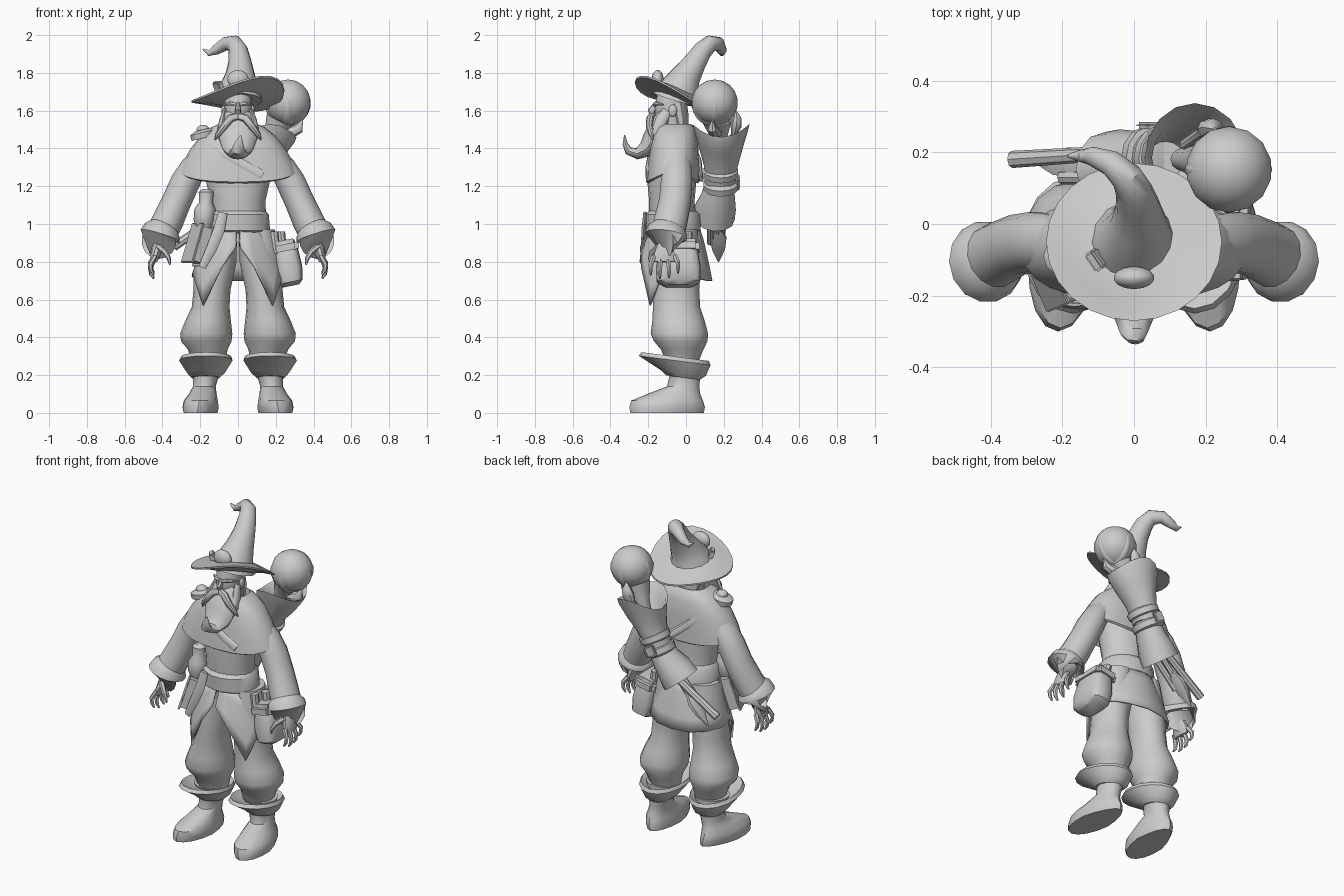
import bpy, bmesh, math
from mathutils import Vector, Matrix

grey = bpy.data.materials.new("plain grey")
grey.diffuse_color = (0.6, 0.6, 0.6, 1)


def finish(name, bm, mirror=False):
    bmesh.ops.recalc_face_normals(bm, faces=bm.faces)
    me = bpy.data.meshes.new(name)
    bm.to_mesh(me)
    bm.free()
    me.materials.append(grey)
    ob = bpy.data.objects.new(name, me)
    bpy.context.collection.objects.link(ob)
    if mirror:
        ob.modifiers.new("Mirror", 'MIRROR')
    return ob


def skin(name, rings, mirror=False):
    # bridge closed rings of points and cap both ends
    bm = bmesh.new()
    vs = [[bm.verts.new(p) for p in r] for r in rings]
    n = len(vs[0])
    for a, b in zip(vs, vs[1:]):
        for i in range(n):
            bm.faces.new((a[i], a[(i + 1) % n], b[(i + 1) % n], b[i]))
    bm.faces.new(vs[0])
    bm.faces.new(vs[-1])
    return finish(name, bm, mirror)


def stack(name, rows, sides=14, mirror=False, warp=None, power=1):
    # level ellipses: x, y, z, radius x, radius y; power below 1 squares them off
    rings = []
    for x, y, z, rx, ry in rows:
        ring = []
        for i in range(sides):
            a = math.tau * i / sides
            c, s = (math.copysign(abs(v) ** power, v) for v in (math.cos(a), math.sin(a)))
            p = Vector((x + rx * c, y + ry * s, z))
            ring.append(p + Vector(warp(p, a)) if warp else p)
        rings.append(ring)
    return skin(name, rings, mirror)


def tube(name, rows, ref=(0, 1, 0), sides=10, mirror=False):
    # ellipses along a path: x, y, z, radius across, radius along ref
    c = [Vector(r[:3]) for r in rows]
    rings = []
    for k, r in enumerate(rows):
        t = (c[min(k + 1, len(c) - 1)] - c[max(k - 1, 0)]).normalized()
        u = Vector(ref)
        u = (u - t * u.dot(t)).normalized()
        v = t.cross(u)
        rings.append([c[k] + v * r[3] * math.cos(math.tau * i / sides)
                      + u * r[4] * math.sin(math.tau * i / sides) for i in range(sides)])
    return skin(name, rings, mirror)


def ball(name, loc, size, mirror=False):
    bm = bmesh.new()
    bmesh.ops.create_uvsphere(bm, u_segments=14, v_segments=9, radius=1,
                              matrix=Matrix.Translation(loc) @ Matrix.Diagonal((*size, 1)))
    return finish(name, bm, mirror)


def box(name, loc, size, tilt=0, turn=0, bevel=0.012):
    bm = bmesh.new()
    bmesh.ops.create_cube(bm, size=1, matrix=Matrix.Translation(loc) @ Matrix.Rotation(turn, 4, 'Z')
                          @ Matrix.Rotation(tilt, 4, 'Y') @ Matrix.Diagonal((*size, 1)))
    if bevel:
        bmesh.ops.bevel(bm, geom=bm.edges[:], offset=bevel, segments=2, affect='EDGES')
    return finish(name, bm)


# Hat: wavy tilted brim, bent cone, front badge and buckle
def brim_wave(p, a):
    return 0, 0, -0.33 * (p.y + 0.05) + 0.06 * p.x - 1.1 * p.x * p.y


stack("hat_brim", [(0, -.05, 1.65, .1, .1), (0, -.05, 1.668, .18, .17), (0, -.05, 1.672, .245, .22),
                   (0, -.05, 1.682, .245, .22), (0, -.05, 1.69, .18, .17), (0, -.05, 1.71, .115, .115)],
      24, warp=brim_wave)
tube("hat_cone", [(0, -.05, 1.66, .13, .13), (.005, -.03, 1.73, .1, .102), (.012, .005, 1.79, .077, .08),
                  (.01, .05, 1.86, .06, .062), (0, .09, 1.92, .052, .052), (-.02, .13, 1.955, .045, .045),
                  (-.065, .17, 1.955, .036, .036), (-.12, .19, 1.92, .026, .026),
                  (-.155, .19, 1.905, .016, .016), (-.185, .19, 1.925, .004, .004)], (1, 1, 0), 14)
ball("hat_badge", (0, -.15, 1.765), (.058, .032, .05))
box("hat_buckle", (-.105, -.1, 1.73), (.03, .06, .05), -.4, .6, .006)

# Head and face
stack("head", [(0, -.07, 1.46, .06, .06), (0, -.07, 1.52, .062, .065), (0, -.085, 1.57, .07, .08),
               (0, -.08, 1.64, .075, .085), (0, -.07, 1.70, .075, .08)])
tube("nose", [(0, -.16, 1.64, .01, .01), (0, -.182, 1.6, .02, .016), (0, -.178, 1.58, .014, .012)], (1, 0, 0), 8)
tube("eyebrow", [(.01, -.165, 1.63, .01, .01), (.04, -.16, 1.637, .012, .012), (.08, -.12, 1.632, .004, .004)],
     (0, 0, 1), 6, True)
ball("ear", (.076, -.07, 1.6), (.012, .022, .032), True)
tube("back_hair", [(0, -.045, 1.64, .05, .075), (0, -.03, 1.56, .045, .075), (0, -.02, 1.49, .03, .06)], (1, 0, 0))

# Beard with an upturned tip, side locks and moustache
tube("beard", [(0, -.11, 1.58, .045, .08), (0, -.145, 1.51, .055, .1), (0, -.175, 1.45, .056, .1),
               (0, -.21, 1.395, .045, .08), (0, -.26, 1.372, .03, .056), (0, -.305, 1.388, .022, .038),
               (.005, -.322, 1.425, .014, .024), (.015, -.325, 1.47, .003, .004)], (1, 0, 0), 12)
tube("beard_lock", [(.07, -.1, 1.6, .01, .025), (.082, -.13, 1.55, .018, .032),
                    (.095, -.16, 1.48, .018, .028), (.085, -.19, 1.42, .004, .004)], (0, 1, 0), 8, True)
tube("moustache", [(.004, -.178, 1.57, .02, .016), (.04, -.19, 1.56, .022, .02), (.075, -.195, 1.515, .02, .018),
                   (.105, -.185, 1.475, .015, .014), (.122, -.175, 1.445, .003, .003)], (0, 1, 0), 8, True)


# Shoulder mantle with dipping front and back hem
def hem_dip(p, a):
    return 0, 0, -.06 * abs(math.sin(a)) * max(0, (1.45 - p.z) / .17)


stack("mantle", [(0, -.06, 1.46, .09, .08), (0, -.06, 1.53, .1, .085), (0, -.06, 1.51, .145, .105),
                 (0, -.06, 1.465, .2, .12), (0, -.063, 1.4, .25, .13), (0, -.067, 1.34, .285, .138),
                 (0, -.07, 1.282, .31, .142), (0, -.07, 1.276, .295, .13), (0, -.065, 1.35, .2, .11)],
      24, warp=hem_dip, power=.8)

# Torso, belt and skirt
stack("torso", [(0, -.06, .9, .15, .12), (0, -.07, 1.02, .15, .125), (0, -.075, 1.12, .145, .12),
                (0, -.075, 1.23, .17, .13), (0, -.07, 1.36, .19, .12)], 16)
stack("belt", [(0, -.065, .95, .15, .125), (0, -.065, .965, .17, .145), (0, -.07, 1.05, .163, .145),
               (0, -.07, 1.07, .145, .125)], 18)
hem = [(4, .88), (22, .77), (46, .57), (62, .7), (78, .74), (105, .72), (130, .71), (155, .7), (180, .7)]
bm = bmesh.new()
cols = []
for deg, low in hem:
    a, col = math.radians(deg), []
    for k in range(5):
        t = k / 4
        z = .99 + (low - .99) * t
        f = min(1, (.99 - z) / .29) ** .8
        y = -.06 + .02 * f - (.13 + .05 * f) * math.cos(a) - .04 * t * max(0, math.cos(a))
        col.append(bm.verts.new(((.15 + .11 * f) * math.sin(a), y, z)))
    cols.append(col)
for a, b in zip(cols, cols[1:]):
    for k in range(4):
        bm.faces.new((a[k], b[k], b[k + 1], a[k + 1]))
skirt = finish("skirt", bm, True)
skirt.modifiers["Mirror"].use_mirror_merge = True
sol = skirt.modifiers.new("Solidify", 'SOLIDIFY')
sol.thickness = .01
tube("sash", [(-.08, -.215, 1.06, .025, .012), (-.1, -.225, .97, .03, .012), (-.14, -.23, .87, .028, .01),
              (-.19, -.225, .77, .02, .008)], sides=6)

# Baggy trousers
stack("trouser_leg", [(.1, -.05, .97, .095, .11), (.12, -.05, .8, .112, .125), (.138, -.052, .65, .098, .122),
                      (.145, -.05, .56, .1, .125), (.158, -.04, .49, .12, .138), (.168, -.035, .42, .138, .152),
                      (.168, -.028, .38, .134, .142), (.16, -.02, .335, .105, .112), (.155, -.02, .28, .09, .09)],
      16, True)


# Boots turned slightly outwards, with a narrower heel
def toe_out(p, a):
    low = max(0, 1 - p.z / .12)
    return low * (-.09 * (p.y + .1) - .25 * max(0, p.y + .1) / .2 * (p.x - .19)), 0, 0


stack("boot", [(.198, -.1, 0, .09, .195), (.198, -.1, .03, .096, .2), (.197, -.1, .065, .09, .19),
               (.187, -.065, .1, .074, .14), (.178, -.015, .14, .06, .085), (.17, -.005, .2, .07, .082),
               (.165, -.02, .28, .1, .1)], 16, True, toe_out)
stack("boot_cuff", [(.172, -.015, .19, .075, .088), (.17, -.015, .215, .1, .12), (.17, -.06, .275, .142, .19),
                    (.168, -.058, .296, .132, .178), (.165, -.03, .26, .09, .1)], 16, True,
      lambda p, a: (0, 0, -.13 * (p.y + .04)))

# Sleeves, cuffs and hands
tube("sleeve", [(.2, -.05, 1.36, .05, .065), (.235, -.05, 1.3, .07, .08), (.28, -.05, 1.22, .078, .085),
                (.325, -.058, 1.12, .078, .086), (.37, -.08, 1.02, .083, .09), (.405, -.097, .95, .083, .09)],
     sides=14, mirror=True)
tube("sleeve_cuff", [(.39, -.09, .985, .078, .085), (.4, -.097, .965, .1, .108), (.412, -.105, .935, .109, .115),
                     (.418, -.105, .91, .095, .1), (.41, -.1, .935, .06, .065)], sides=14, mirror=True)
tube("palm", [(.41, -.1, .94, .035, .04), (.425, -.11, .88, .03, .045), (.44, -.115, .83, .025, .06),
              (.445, -.115, .8, .016, .055)], sides=10, mirror=True)
for i in range(4):
    y, drop = -.17 + .037 * i, (.0, -.02, -.015, .01)[i]
    s = (y + .115) * .3
    tube(f"finger_{i + 1}", [(.44, y, .83, .014, .015), (.464, y + s, .785 + drop, .013, .013),
                             (.46, y + s, .755 + drop, .011, .011), (.445, y + s, .73 + drop, .005, .005)],
         sides=6, mirror=True)
tube("thumb", [(.42, -.15, .88, .016, .016), (.385, -.18, .85, .015, .015), (.365, -.19, .815, .012, .012),
               (.36, -.185, .785, .005, .005)], sides=6, mirror=True)

# Rounded hip pouch with flap and small scrolls
stack("pouch", [(.28, -.04, .668, .045, .08), (.28, -.04, .69, .062, .115), (.27, -.04, .76, .07, .12),
                (.255, -.04, .85, .065, .105), (.24, -.04, .915, .055, .09)], 16, power=.55,
      warp=lambda p, a: (0, 0, .2 * (p.x - .26)))
box("pouch_flap", (.25, -.04, .875), (.145, .225, .08), -.2, 0, .022)
for i, (x, y) in enumerate([(.2, -.11), (.235, -.05), (.215, .01)]):
    stack(f"scroll_{i + 1}", [(x, y, .86, .024, .024), (x - .01, y, .96, .024, .024)], 8)

# Flask and book on the opposite hip
stack("flask", [(-.18, -.14, .98, .04, .04), (-.18, -.14, 1.02, .055, .055), (-.175, -.14, 1.08, .056, .055),
                (-.17, -.14, 1.115, .036, .036), (-.168, -.14, 1.17, .04, .038), (-.168, -.14, 1.185, .02, .02)], 10)
box("book_pages", (-.21, -.15, .89), (.055, .13, .19), .3, .4, 0)
for i, d in enumerate((-.033, .033)):
    box(f"book_cover_{i + 1}", (-.21 + d * .88, -.15 + d * .37, .89 - d * .3), (.012, .155, .22), .3, .4, .004)


# Back quiver running diagonally: open dipping mouth, waist bands, flared lower end
def mouth_dip(p, a):
    return 0, 0, -.07 * math.cos(a) ** 2 * max(0, (p.z - 1.3) / .23)


stack("quiver_upper", [(.09, .18, 1.3, .05, .05), (.145, .185, 1.43, .095, .1), (.17, .185, 1.515, .13, .14),
                       (.17, .185, 1.53, .14, .152), (.165, .185, 1.49, .135, .142), (.14, .185, 1.4, .112, .115),
                       (.1, .185, 1.3, .084, .088), (.05, .18, 1.2, .08, .08)], 16, warp=mouth_dip)
tube("quiver_lower", [(.07, .183, 1.24, .065, .07), (.02, .17, 1.15, .08, .09), (-.03, .155, 1.085, .1, .11),
                      (-.07, .15, 1.03, .115, .108), (-.06, .15, 1.045, .08, .08)], sides=12)
for i, t in enumerate((.0, .35)):
    x, z = .085 - .1 * t, 1.27 - .2 * t
    tube(f"quiver_band_{i + 1}", [(x + .012, .183, z + .024, .07, .075), (x + .008, .183, z + .015, .09, .094),
                                  (x - .008, .183, z - .015, .088, .092), (x - .012, .183, z - .024, .07, .075)],
         sides=14)
box("quiver_buckle", (.05, .275, 1.22), (.07, .02, .07), .5, 0, .008)

# Rods sticking out of the quiver
tube("spear_shaft", [(-.03, .17, 1.08, .016, .016), (-.15, .172, .95, .016, .016)], sides=8)
tube("spear_blade", [(-.13, .172, .975, .014, .014), (-.175, .172, .925, .022, .048), (-.22, .172, .87, .018, .04),
                     (-.275, .172, .8, .003, .003)], sides=6)
tube("rod", [(-.03, .2, 1.09, .02, .02), (-.34, .18, .88, .024, .024)], sides=8)
tube("short_rod", [(-.04, .13, 1.06, .018, .018), (-.2, .13, .9, .02, .02)], sides=8)
tube("small_paddle", [(.14, .22, 1.4, .014, .014), (.19, .255, 1.48, .016, .016), (.21, .265, 1.52, .036, .03),
                      (.22, .27, 1.56, .03, .024), (.225, .265, 1.6, .004, .004)], sides=8)

# Staff with an orb held by curled roots
tube("staff_neck", [(.13, .18, 1.32, .03, .03), (.18, .175, 1.46, .045, .045), (.225, .165, 1.55, .08, .08)])
O = Vector((.265, .152, 1.645))
ball("staff_orb", O, (.122, .122, .12))


def claw(name, ax, a0, a1, ref):
    rows = []
    for k in range(11):
        a = math.radians(a0 + (a1 - a0) * k / 10)
        p = O + .114 * (ax * math.cos(a) + Vector((0, 0, 1)) * math.sin(a))
        w = .034 * (1 - k / 11)
        rows.append((*p, w * .5, w))
    tube(name, rows, ref, 8)


claw("orb_claw_side", Vector((1, 0, 0)), -125, 60, (0, 1, 0))
claw("orb_claw_inner", Vector((-1, 0, 0)), -70, 70, (0, 1, 0))
claw("orb_claw_back", Vector((0, 1, 0)), -110, 90, (1, 0, 0))
claw("orb_claw_front", Vector((0, -1, 0)), -80, 50, (1, 0, 0))
tube("staff_curl", [(.2, .17, 1.5, .035, .035), (.28, .15, 1.485, .035, .035), (.32, .14, 1.505, .028, .025),
                    (.34, .14, 1.55, .005, .005)], sides=8)

# Shoulder strap and round clasp
tube("strap_front", [(-.2, -.1, 1.45, .024, .01), (-.15, -.155, 1.43, .024, .01), (-.06, -.192, 1.37, .024, .01),
                     (.04, -.204, 1.31, .024, .01), (.13, -.205, 1.26, .024, .008)], (0, -1, .3), 6)
tube("strap_back", [(-.19, -.08, 1.475, .024, .012), (-.15, .03, 1.43, .024, .012),
                    (-.06, .07, 1.34, .024, .012), (.06, .08, 1.24, .024, .012)], (0, 1, .3), 6)
clasp_tilt = lambda p, a: (0, 0, .25 * (p.x + .185))
stack("clasp_plate", [(-.185, -.09, 1.455, .06, .055), (-.185, -.09, 1.485, .068, .058),
                      (-.185, -.09, 1.5, .045, .04)], 12, warp=clasp_tilt)
ball("clasp_stud", (-.185, -.09, 1.5), (.035, .032, .025))

# Smooth shading with crisp edges
for ob in bpy.data.objects:
    ob.select_set(True)
    bpy.context.view_layer.objects.active = ob
bpy.ops.object.shade_smooth_by_angle(angle=math.radians(40))
